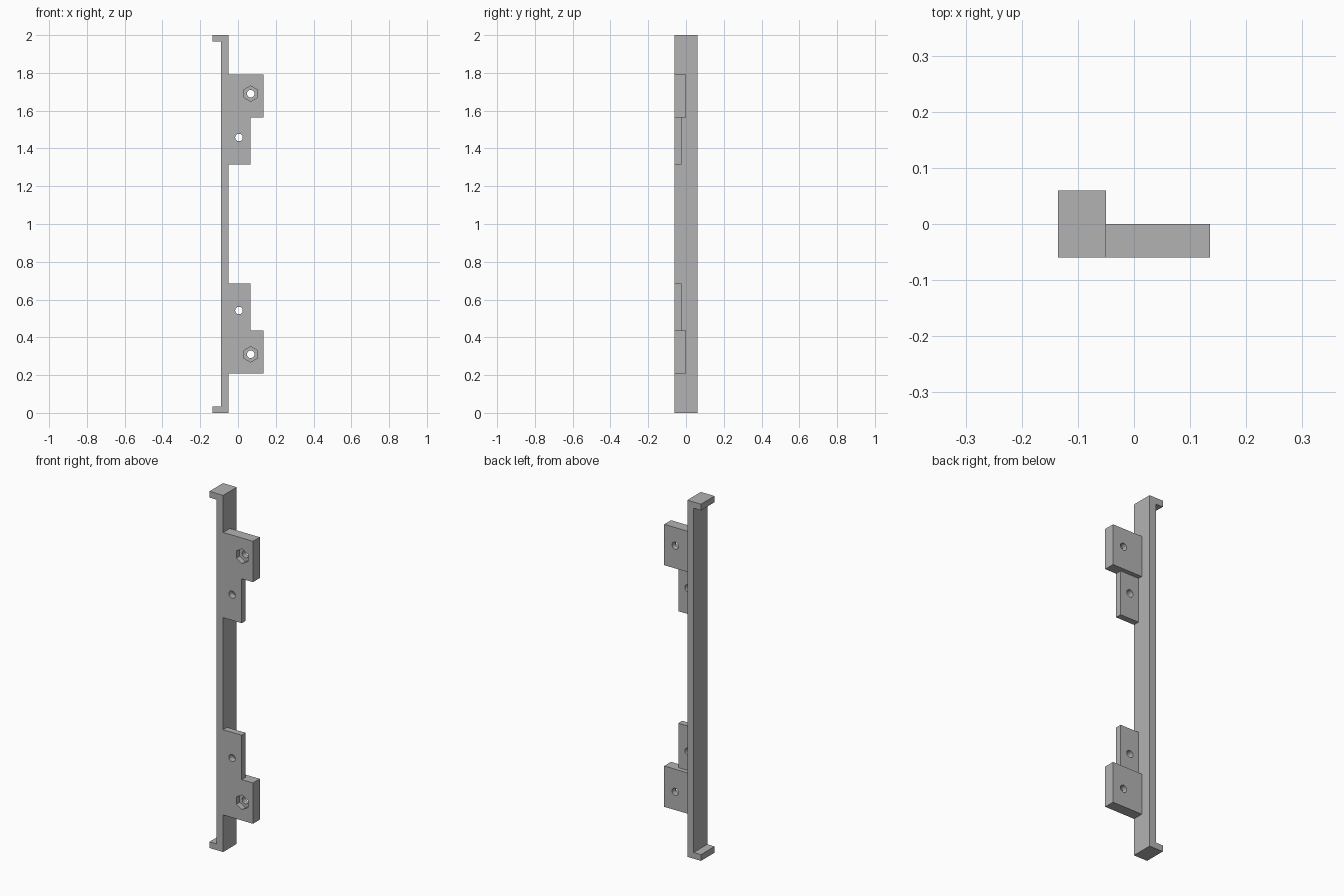
import bpy
import bmesh
from math import pi
from mathutils import Matrix

cube = bpy.data.objects.get("Cube")
if cube:
    bpy.data.objects.remove(cube, do_unlink=True)

GREY = (0.45, 0.45, 0.45, 1.0)
grey = bpy.data.materials.new("plain grey")
grey.use_nodes = True
grey.diffuse_color = GREY
grey.node_tree.nodes["Principled BSDF"].inputs["Base Color"].default_value = GREY

FRONT, BACK = -0.06, 0.06
HEIGHT = 2.0


def add_object(name, bm):
    bmesh.ops.recalc_face_normals(bm, faces=bm.faces)
    mesh = bpy.data.meshes.new(name)
    bm.to_mesh(mesh)
    bm.free()
    mesh.materials.append(grey)
    obj = bpy.data.objects.new(name, mesh)
    bpy.context.collection.objects.link(obj)
    return obj


def extrude_profile(name, points, y0, y1):
    """Solid from an x-z outline, running from y0 to y1."""
    bm = bmesh.new()
    face = bm.faces.new([bm.verts.new((x, y0, z)) for x, z in points])
    new = bmesh.ops.extrude_face_region(bm, geom=[face])["geom"]
    verts = [v for v in new if isinstance(v, bmesh.types.BMVert)]
    bmesh.ops.translate(bm, verts=verts, vec=(0, y1 - y0, 0))
    return add_object(name, bm)


def plate(name, x0, x1, z0, z1, y1):
    return extrude_profile(name, [(x0, z0), (x1, z0), (x1, z1), (x0, z1)], FRONT, y1)


def bore(name, x, z, radius, sides, y0, y1):
    """Prism along y, with a corner pointing up."""
    bm = bmesh.new()
    bmesh.ops.create_cone(bm, cap_ends=True, segments=sides, radius1=radius,
                          radius2=radius, depth=y1 - y0)
    bm.transform(Matrix.Translation((x, (y0 + y1) / 2, z)) @ Matrix.Rotation(pi / 2, 4, "X"))
    return add_object(name, bm)


def combine(target, helper, operation):
    helper.hide_render = True
    mod = target.modifiers.new(helper.name, "BOOLEAN")
    mod.operation = operation
    mod.solver = "EXACT"
    mod.object = helper
    bpy.context.view_layer.objects.active = target
    bpy.ops.object.modifier_apply(modifier=mod.name)
    bpy.data.objects.remove(helper, do_unlink=True)


# Long rail with a hooked lip at each end
lip = 0.035
rail = extrude_profile("mounting_rail", [
    (-0.135, 0), (-0.05, 0), (-0.05, HEIGHT), (-0.135, HEIGHT),
    (-0.135, HEIGHT - lip), (-0.09, HEIGHT - lip), (-0.09, lip), (-0.135, lip)],
    FRONT, BACK)

# Stepped mounting tabs, the upper pair mirroring the lower pair
for side, place in (("lower", lambda z: z), ("upper", lambda z: HEIGHT - z)):
    thick = plate(side + "_thick_tab", -0.07, 0.135, place(0.208), place(0.437), 0.0)
    thin = plate(side + "_thin_tab", -0.07, 0.065, place(0.40), place(0.686), -0.025)
    combine(rail, thick, "UNION")
    combine(rail, thin, "UNION")
    # Screw holes and the hexagonal nut pocket in the front
    nut_z, screw_z = place(0.31), place(0.542)
    combine(rail, bore(side + "_screw_hole", 0.005, screw_z, 0.02, 24, -0.1, 0.03), "DIFFERENCE")
    combine(rail, bore(side + "_bolt_hole", 0.067, nut_z, 0.02, 24, -0.1, 0.03), "DIFFERENCE")
    combine(rail, bore(side + "_nut_pocket", 0.067, nut_z, 0.041, 6, -0.1, -0.03), "DIFFERENCE")

# Smooth bores, crisp edges elsewhere
bpy.ops.object.select_all(action="DESELECT")
rail.select_set(True)
bpy.context.view_layer.objects.active = rail
bpy.ops.object.shade_smooth_by_angle(angle=pi / 6)
